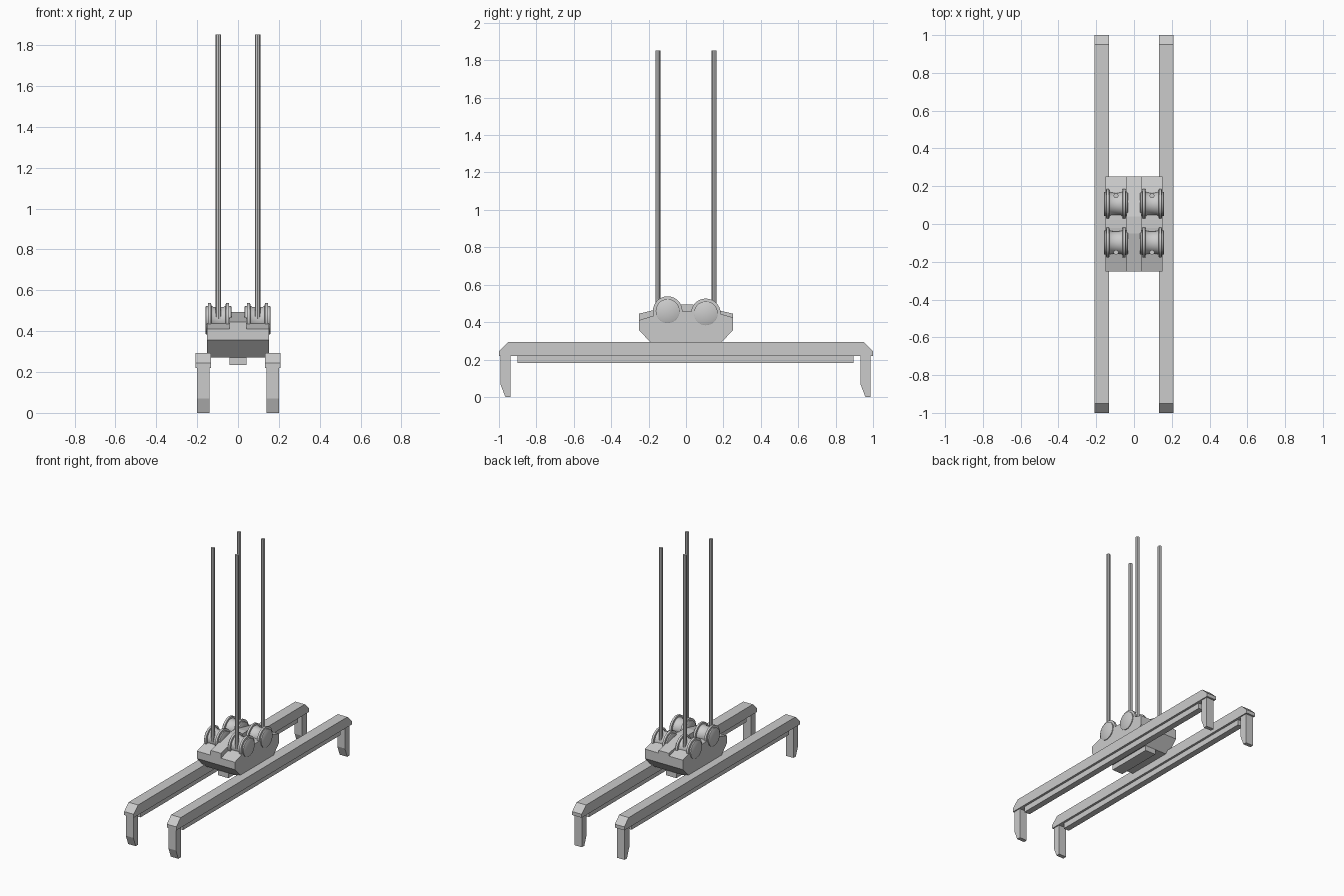
import bpy, bmesh, math
from mathutils import Matrix, Vector

if "Cube" in bpy.data.objects:
    bpy.data.objects.remove(bpy.data.objects["Cube"])


def finish(bm, name):
    bmesh.ops.recalc_face_normals(bm, faces=bm.faces)
    me = bpy.data.meshes.new(name)
    bm.to_mesh(me)
    bm.free()
    ob = bpy.data.objects.new(name, me)
    bpy.context.collection.objects.link(ob)
    return ob


def extrude_x(name, profile, x0, x1):
    """Extrude a (y, z) outline from x0 to x1."""
    bm = bmesh.new()
    face = bm.faces.new([bm.verts.new((x0, y, z)) for y, z in profile])
    geo = bmesh.ops.extrude_face_region(bm, geom=[face])["geom"]
    verts = [v for v in geo if isinstance(v, bmesh.types.BMVert)]
    bmesh.ops.translate(bm, verts=verts, vec=(x1 - x0, 0, 0))
    return finish(bm, name)


def lathe_x(name, profile, centre, steps=28):
    """Spin (x, radius) points around the x axis."""
    bm = bmesh.new()
    vs = [bm.verts.new((x, 0, r)) for x, r in profile]
    edges = [bm.edges.new(p) for p in zip(vs, vs[1:])]
    bmesh.ops.spin(bm, geom=vs + edges, cent=(0, 0, 0), axis=(1, 0, 0),
                   angle=math.tau, steps=steps)
    bmesh.ops.remove_doubles(bm, verts=bm.verts, dist=1e-5)
    bmesh.ops.translate(bm, verts=bm.verts, vec=centre)
    ob = finish(bm, name)
    smooth(ob)
    return ob


def smooth(ob):
    bpy.ops.object.select_all(action='DESELECT')
    ob.select_set(True)
    bpy.context.view_layer.objects.active = ob
    bpy.ops.object.shade_smooth_by_angle(angle=math.radians(35))


def box(y0, y1, z0, z1):
    return [(y0, z0), (y1, z0), (y1, z1), (y0, z1)]


beam = [(-1, .22), (1, .22), (1, .245), (.95, .293), (-.95, .293), (-1, .245)]
leg = [(-.993, .23), (-.993, .07), (-.966, 0), (-.938, 0), (-.938, .23)]
side_block = [(-.252, .357), (-.17, .272), (.17, .272), (.252, .357),
              (.252, .425), (.16, .45), (.02, .457), (-.02, .457),
              (-.165, .437), (-.252, .41)]
ridge = [(-.252, .357), (-.17, .272), (.17, .272), (.252, .357),
         (.252, .445), (.04, .493), (-.05, .493), (-.252, .445)]
half = [(.0, .059), (.025, .06), (.035, .066), (.036, .079), (.051, .079),
        (.052, .064), (.061, .064), (.063, .061), (.063, 0)]
pulley = [(-x, r) for x, r in reversed(half[1:])] + half

for s, side in ((-1, "left"), (1, "right")):
    # Long forks with under-rails and claw legs
    cx = .17 * s
    extrude_x(f"{side}_beam", beam, cx - .038, cx + .038)
    extrude_x(f"{side}_under_rail", box(-.9, .895, .18, .225), cx - .022, cx + .022)
    extrude_x(f"{side}_front_leg", leg, cx - .03, cx + .03)
    extrude_x(f"{side}_back_leg", [(y + 1.925, z) for y, z in leg], cx - .03, cx + .03)
    # Outer half of the carriage body
    extrude_x(f"{side}_body_block", side_block, .041 * s, .151 * s)
    # Pulleys and the lifting cables rising from them
    for end, y, z, cy in (("front", -.098, .459, -.15), ("back", .106, .447, .15)):
        lathe_x(f"{side}_{end}_pulley", pulley, (.0955 * s, y, z))
        bm = bmesh.new()
        bmesh.ops.create_cone(bm, cap_ends=True, segments=8, radius1=.0135,
                              radius2=.0135, depth=1.853 - z,
                              matrix=Matrix.Translation((.0955 * s, cy, (1.853 + z) / 2)))
        finish(bm, f"{side}_{end}_cable")

# Raised centre of the carriage and the keel below it
extrude_x("body_ridge", ridge, -.041, .041)
extrude_x("body_keel", box(-.17, .17, .235, .275), -.042, .042)
